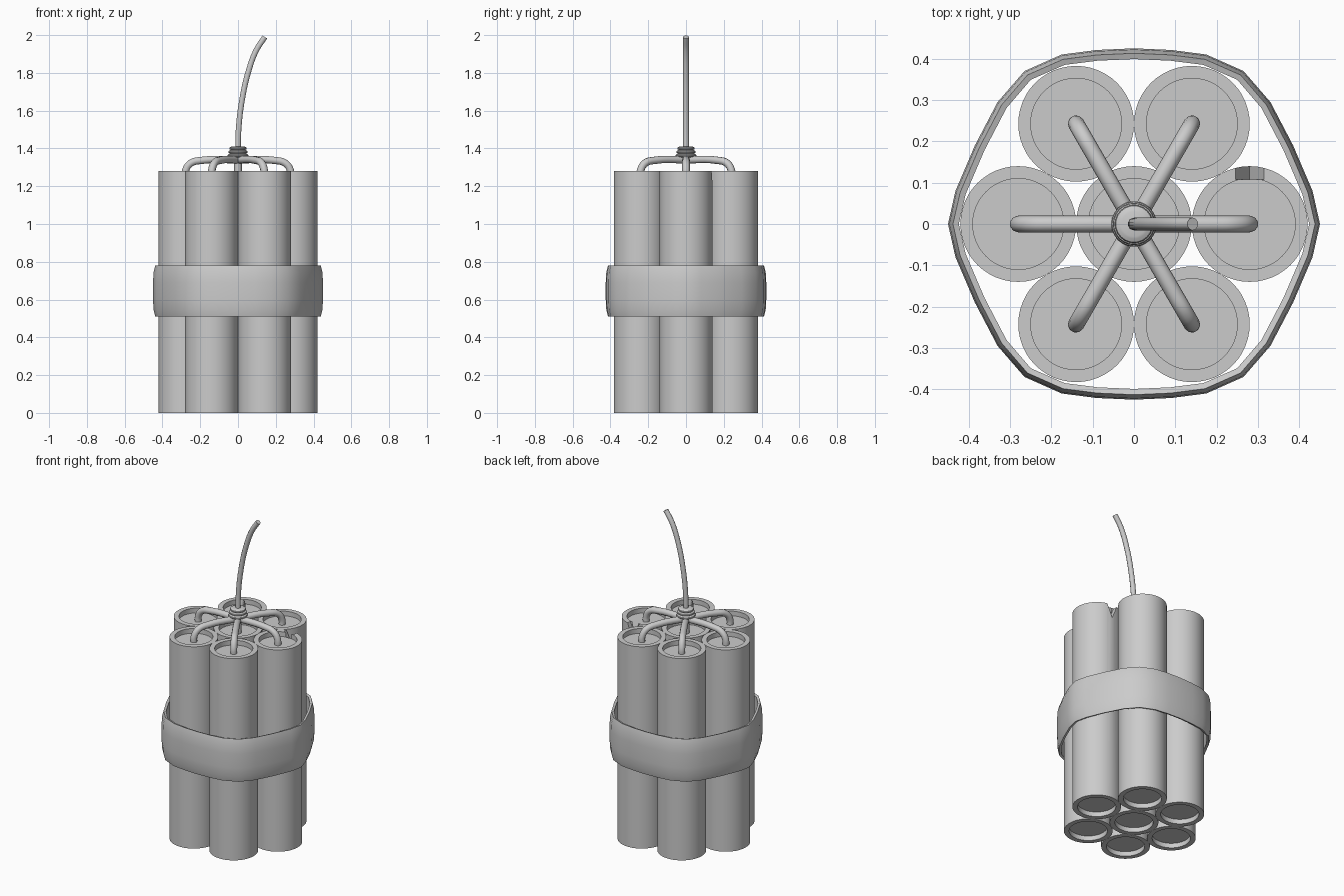
import bpy, bmesh, math
from mathutils import Vector

if "Cube" in bpy.data.objects:
    bpy.data.objects.remove(bpy.data.objects["Cube"])

def finish(name, bm, smooth=True, angle=35):
    bmesh.ops.recalc_face_normals(bm, faces=bm.faces)
    me = bpy.data.meshes.new(name)
    bm.to_mesh(me)
    bm.free()
    ob = bpy.data.objects.new(name, me)
    bpy.context.collection.objects.link(ob)
    if smooth:
        bpy.ops.object.select_all(action='DESELECT')
        ob.select_set(True)
        bpy.context.view_layer.objects.active = ob
        bpy.ops.object.shade_smooth_by_angle(angle=math.radians(angle))
    return ob

def lathe(name, profile, loc=(0, 0, 0), n=48):
    """Closed solid turned around z; the profile's ends are capped."""
    bm = bmesh.new()
    rings = [[bm.verts.new((loc[0] + r * math.cos(2 * math.pi * i / n),
                            loc[1] + r * math.sin(2 * math.pi * i / n), loc[2] + z))
              for i in range(n)] for r, z in profile]
    for a, b in zip(rings, rings[1:]):
        for i in range(n):
            bm.faces.new((a[i], a[(i + 1) % n], b[(i + 1) % n], b[i]))
    bm.faces.new(rings[0])
    bm.faces.new(rings[-1])
    return finish(name, bm)

def cord(name, pts, radius):
    """Round cord through the points, converted to mesh."""
    cu = bpy.data.curves.new(name, 'CURVE')
    cu.dimensions = '3D'
    cu.bevel_depth = radius
    cu.bevel_resolution = 3
    cu.use_fill_caps = True
    cu.resolution_u = 6
    sp = cu.splines.new('BEZIER')
    sp.bezier_points.add(len(pts) - 1)
    for bp, p in zip(sp.bezier_points, pts):
        bp.co = p
        bp.handle_left_type = bp.handle_right_type = 'AUTO'
    ob = bpy.data.objects.new(name, cu)
    bpy.context.collection.objects.link(ob)
    bpy.ops.object.select_all(action='DESELECT')
    ob.select_set(True)
    bpy.context.view_layer.objects.active = ob
    bpy.ops.object.convert(target='MESH')
    bpy.ops.object.shade_smooth_by_angle(angle=math.radians(40))

# Tubes: one in the middle, six around, recessed at both ends
H, R, RI, D = 1.28, 0.14, 0.11, 0.03
tube = [(RI, D), (RI, 0), (R, 0), (R, H), (RI, H), (RI, H - D)]
lathe("tube_center", tube)
tubes = []
for k in range(6):
    a = math.radians(60 * k)
    tubes.append(lathe(f"tube_{k + 1}", tube, (0.28 * math.cos(a), 0.28 * math.sin(a), 0)))

# V notch in the rim of the right tube
bm = bmesh.new()
tri = [(0.243, H + 0.005), (0.317, H + 0.005), (0.28, H - 0.085)]
front = [bm.verts.new((x, 0.108, z)) for x, z in tri]
back = [bm.verts.new((x, 0.17, z)) for x, z in tri]
bm.faces.new(front)
bm.faces.new(back)
for i in range(3):
    bm.faces.new((front[i], front[(i + 1) % 3], back[(i + 1) % 3], back[i]))
cutter = finish("notch_cutter", bm, smooth=False)
cutter.hide_render = True
mod = tubes[0].modifiers.new("notch", 'BOOLEAN')
mod.operation = 'DIFFERENCE'
mod.solver = 'EXACT'
mod.object = cutter
bpy.context.view_layer.objects.active = tubes[0]
bpy.ops.object.modifier_apply(modifier="notch")
bpy.data.objects.remove(cutter)

# Strap: rounded hexagonal loop with a slightly bulging section
quarter = [(0.45, 0), (0.432, 0.08), (0.385, 0.19), (0.33, 0.295),
           (0.265, 0.37), (0.175, 0.41), (0.09, 0.421)]
loop = quarter + [(0, 0.425)] + [(-x, y) for x, y in quarter[::-1]]
loop += [(-x, -y) for x, y in loop[1:-1]]
section = [(0.012, 0.51), (0.003, 0.545), (0, 0.60), (0, 0.69), (0.003, 0.745), (0.012, 0.78),
           (0.026, 0.775), (0.024, 0.69), (0.024, 0.60), (0.026, 0.515)]
bm = bmesh.new()
n, m = len(loop), len(section)
grid = []
for i in range(n):
    p = Vector(loop[i])
    t = (Vector(loop[(i + 1) % n]) - Vector(loop[i - 1])).normalized()
    nrm = Vector((t.y, -t.x))
    grid.append([bm.verts.new((*(p - nrm * d), z)) for d, z in section])
for i in range(n):
    for j in range(m):
        bm.faces.new((grid[i][j], grid[(i + 1) % n][j],
                      grid[(i + 1) % n][(j + 1) % m], grid[i][(j + 1) % m]))
finish("strap", bm, angle=40)

# Wires from each tube to the collar
wire = [(0.28, 1.235), (0.277, 1.285), (0.25, 1.322), (0.19, 1.337), (0.0, 1.34)]
for k in range(6):
    a = math.radians(60 * k)
    cord(f"wire_{k + 1}", [(r * math.cos(a), r * math.sin(a), z) for r, z in wire], 0.02)
cord("wire_center", [(0, 0, 1.235), (0, 0, 1.37)], 0.02)

# Collar: stacked wraps getting narrower upward
prof = [(0.035, 1.352)]
for r, z in ((0.045, 1.363), (0.041, 1.382), (0.036, 1.400)):
    prof += [(r, z - 0.009), (r + 0.008, z - 0.005), (r + 0.010, z), (r + 0.008, z + 0.005), (r, z + 0.009)]
prof += [(0.03, 1.411)]
lathe("collar", prof, n=24)

# Fuse
cord("fuse", [(0, 0, 1.36), (0.003, 0, 1.5), (0.022, 0, 1.66),
              (0.056, 0, 1.81), (0.097, 0, 1.92), (0.142, 0, 1.99)], 0.0155)
